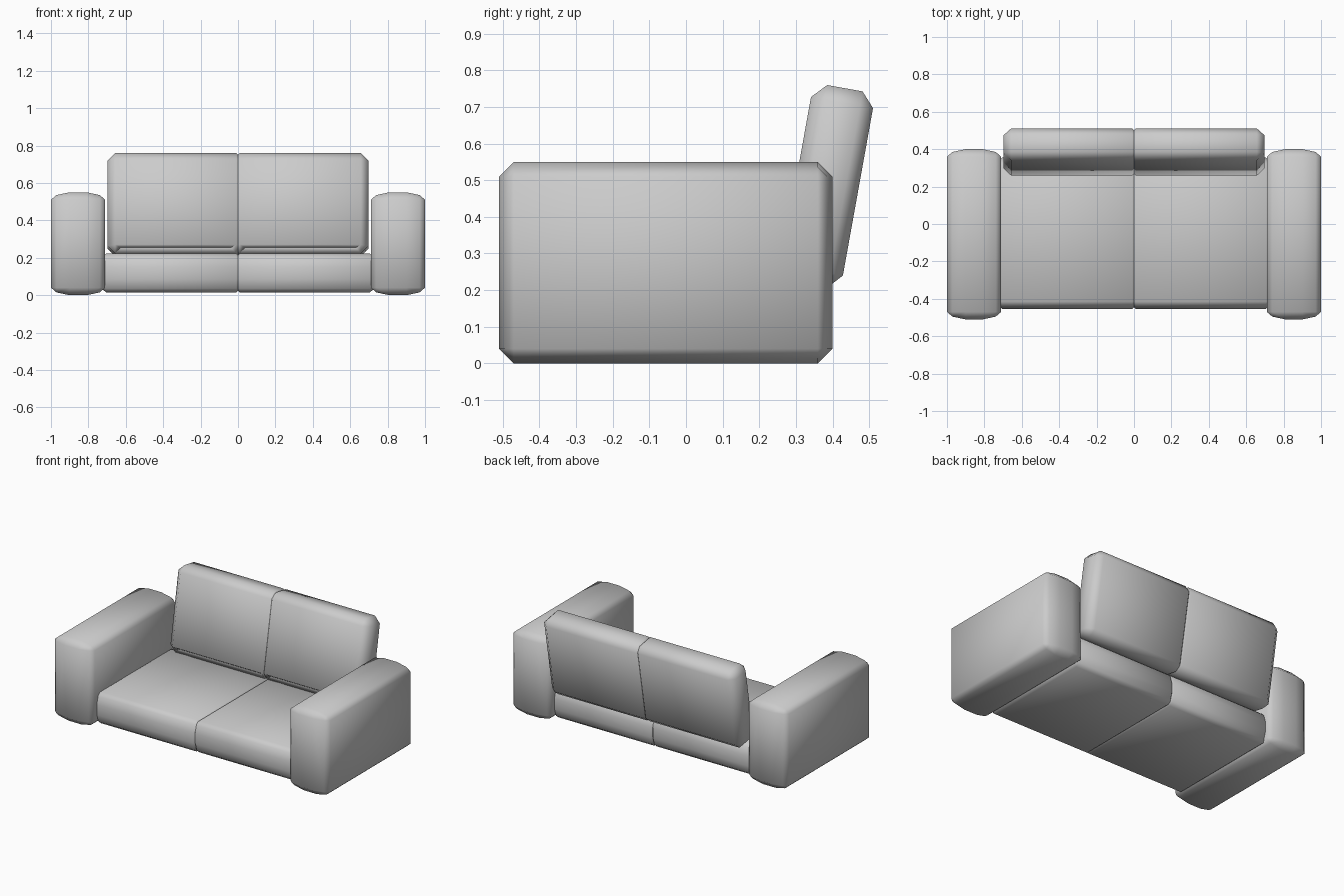
import bpy, bmesh
from math import radians, sin, cos

if "Cube" in bpy.data.objects:
    bpy.data.objects.remove(bpy.data.objects["Cube"])

R = 0.04  # edge rounding
SOFT = [(0, R), (0.10, 0.015), (0.34, 0), (0.66, 0), (0.90, 0.015), (1, R)]
FIRM = [(0, R), (0.22, 0), (0.79, 0), (1, R)]


def pad(name, a, b, t, profile, place, dish=False):
    """Loft chamfered rectangles (spans a, b) through thickness span t."""
    bm = bmesh.new()
    rings = []
    for f, inset in profile:
        a0, a1, b0, b1 = a[0] + inset, a[1] - inset, b[0] + inset, b[1] - inset
        c = R - inset
        pts = [(a0 + c, b0), (a1 - c, b0), (a1, b0 + c), (a1, b1 - c),
               (a1 - c, b1), (a0 + c, b1), (a0, b1 - c), (a0, b0 + c)]
        h = t[0] + f * (t[1] - t[0])
        rings.append([bm.verts.new(place(p, q, h)) for p, q in pts])
    for lo, hi in zip(rings, rings[1:]):
        for i in range(8):
            j = (i + 1) % 8
            bm.faces.new((lo[i], lo[j], hi[j], hi[i]))
    front = bm.faces.new(rings[0])
    bm.faces.new(rings[-1])
    bmesh.ops.remove_doubles(bm, verts=bm.verts, dist=1e-4)
    bmesh.ops.recalc_face_normals(bm, faces=bm.faces)
    if dish:
        # shallow sunken panel on the front
        front = min(bm.faces, key=lambda f: f.calc_center_median().y)
        bmesh.ops.inset_region(bm, faces=[front], thickness=0.04, depth=-0.012)
    me = bpy.data.meshes.new(name)
    bm.to_mesh(me)
    bm.free()
    for p in me.polygons:
        p.use_smooth = True
    ob = bpy.data.objects.new(name, me)
    bpy.context.collection.objects.link(ob)
    return ob


tilt = radians(10.2)
S, C = sin(tilt), cos(tilt)

for side, s in (("left", -1), ("right", 1)):
    # arm rest, thin along x
    pad(side + "_arm", (-0.51, 0.40), (0, 0.55), (0.71, 1.0), SOFT,
        lambda p, q, h: (s * h, p, q))
    # seat cushion, thin along z, tucked slightly into its neighbour and arm
    pad(side + "_seat_cushion", (-0.03, 0.745), (-0.455, 0.355), (0.015, 0.222), SOFT,
        lambda p, q, h: (s * p, q, h))
    # leaning back cushion
    pad(side + "_back_cushion", (-0.03, 0.697), (0.272, 0.816), (0.207, 0.379), FIRM,
        lambda p, q, h: (s * p, C * h + S * q, C * q - S * h), dish=True)
